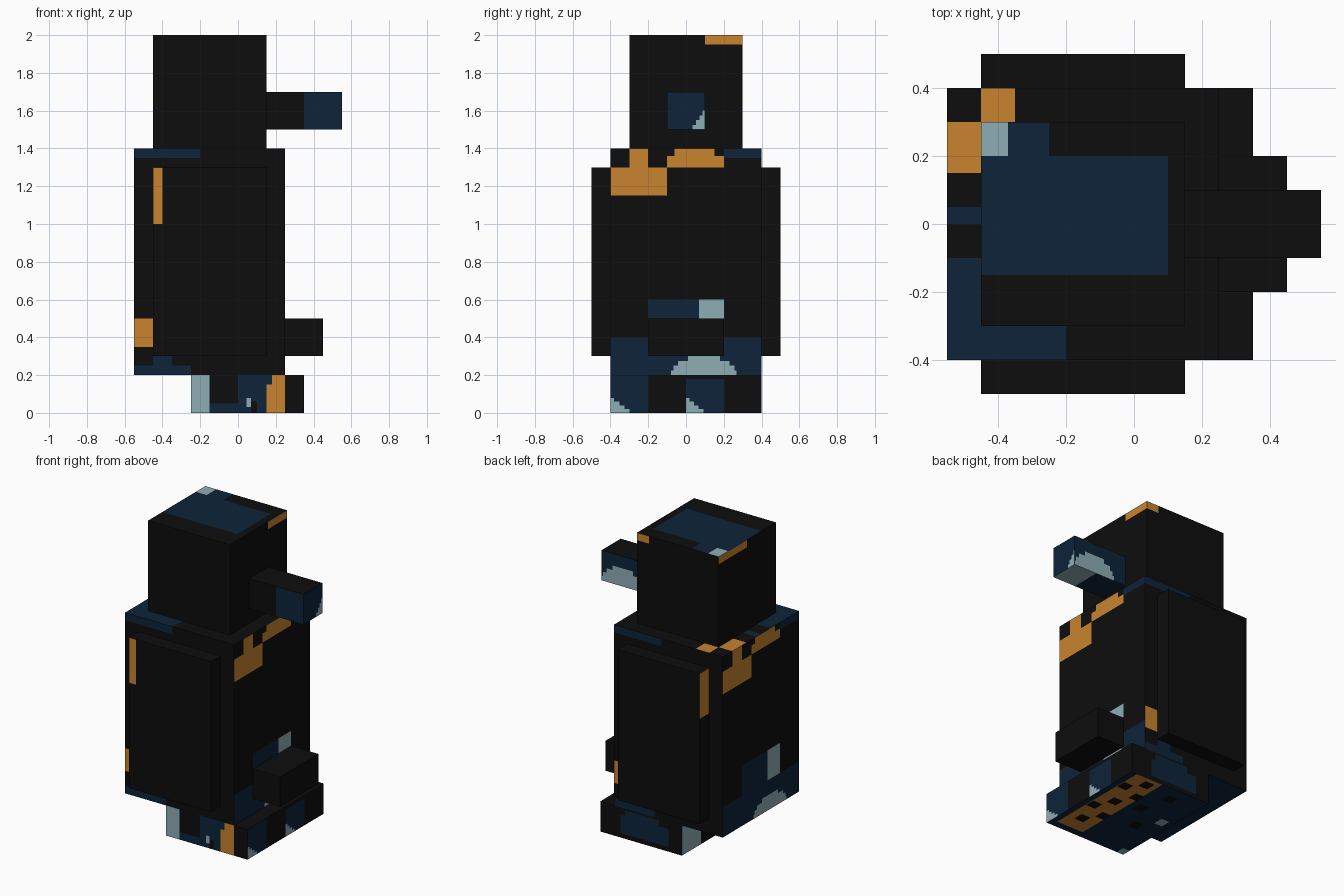
import bpy
import bmesh
from mathutils import Vector

cube = bpy.data.objects.get("Cube")
if cube:
    bpy.data.objects.remove(cube, do_unlink=True)

COLOURS = {
    "black": (0.004, 0.004, 0.004, 1),
    "navy": (0.004, 0.017, 0.042, 1),
    "orange": (0.578, 0.227, 0.027, 1),
    "pale_blue": (0.275, 0.418, 0.462, 1),
}
NAMES = list(COLOURS)
BLACK, NAVY, ORANGE, PALE = range(4)
MATS = []
for name, rgba in COLOURS.items():
    m = bpy.data.materials.new(name)
    m.diffuse_color = rgba
    m.use_nodes = True
    bsdf = m.node_tree.nodes["Principled BSDF"]
    bsdf.inputs["Base Color"].default_value = rgba
    bsdf.inputs["Roughness"].default_value = 0.9
    MATS.append(m)

AXES = {"x": (0, 1, 2), "y": (1, 0, 2), "z": (2, 0, 1)}


def box(name, lo, hi, patches=()):
    """Box cut along patch edges; patch = (side, a0, a1, b0, b1, material)."""
    bm = bmesh.new()
    bmesh.ops.create_cube(bm, size=1)
    for v in bm.verts:
        v.co = Vector([lo[i] + (v.co[i] + 0.5) * (hi[i] - lo[i]) for i in range(3)])
    for side, a0, a1, b0, b1, mat in patches:
        n, ua, ub = AXES[side[1]]
        sign = 1 if side[0] == "+" else -1
        for axis, cuts in ((ua, (a0, a1)), (ub, (b0, b1))):
            for c in cuts:
                if lo[axis] + 1e-4 < c < hi[axis] - 1e-4:
                    # cut only the faces on the patch's side
                    faces = [f for f in bm.faces if f.normal[n] * sign > 0.9]
                    geom = set(faces)
                    for f in faces:
                        geom.update(f.edges)
                        geom.update(f.verts)
                    co, no = Vector((0, 0, 0)), Vector((0, 0, 0))
                    co[axis], no[axis] = c, 1
                    bmesh.ops.bisect_plane(bm, geom=list(geom), dist=1e-5,
                                           plane_co=co, plane_no=no)
        bm.normal_update()
        for f in bm.faces:
            c = f.calc_center_median()
            if f.normal[n] * sign > 0.9 and a0 < c[ua] < a1 and b0 < c[ub] < b1:
                f.material_index = mat
    me = bpy.data.meshes.new(name)
    bm.to_mesh(me)
    bm.free()
    for m in MATS:
        me.materials.append(m)
    ob = bpy.data.objects.new(name, me)
    bpy.context.collection.objects.link(ob)
    return ob


def dome(side, a0, a1, b0, b1, mat, steps=4):
    """Stepped half-round patch sitting on b0."""
    mid, half = (a0 + a1) / 2, (a1 - a0) / 2
    out = []
    for i in range(steps):
        w = half * (1 - ((i + 0.5) / steps) ** 2) ** 0.5
        out.append((side, mid - w, mid + w, b0 + (b1 - b0) * i / steps,
                    b0 + (b1 - b0) * (i + 1) / steps, mat))
    return out


def slope(side, a0, a1, b0, b1, mat, steps=4):
    """Stepped corner patch, full width at b0, kept against a0 (a0 may exceed a1)."""
    out = []
    for i in range(steps):
        e = a0 + (a1 - a0) * (1 - (i + 0.3) / steps)
        out.append((side, min(a0, e), max(a0, e), b0 + (b1 - b0) * i / steps,
                    b0 + (b1 - b0) * (i + 1) / steps, mat))
    return out


def turned(patches, cx):
    """The same patches turned half way round the vertical axis at x = cx."""
    out = []
    for side, a0, a1, b0, b1, mat in patches:
        c = 2 * cx if side[1] == "y" else 0
        flip = ("-" if side[0] == "+" else "+") + side[1]
        out.append((flip, c - a1, c - a0, b0, b1, mat))
    return out


# Body: shared markings on opposite sides, then the shoulders and underside
body_sides = [
    ("+x", -0.4, 0.4, 0.2, 0.4, NAVY),
    ("+x", -0.2, 0.2, 0.4, 0.6, NAVY),
    ("+x", 0.07, 0.2, 0.4, 0.6, PALE),
    *dome("+x", -0.08, 0.27, 0.2, 0.3, PALE),
    ("+x", -0.4, -0.1, 1.15, 1.3, ORANGE),
    ("+x", -0.3, -0.2, 1.3, 1.4, ORANGE),
    ("+x", -0.1, 0.2, 1.3, 1.36, ORANGE),
    ("+x", -0.06, 0.15, 1.36, 1.4, ORANGE),
    ("+x", 0.2, 0.4, 1.35, 1.4, NAVY),
    ("-y", -0.55, -0.2, 1.35, 1.4, NAVY),
    ("-y", -0.55, -0.45, 0.35, 0.5, ORANGE),
    ("-y", -0.55, -0.25, 0.2, 0.25, NAVY),
    ("-y", -0.45, -0.35, 0.25, 0.3, NAVY),
]
body_top = [
    ("+z", -0.55, -0.45, 0.15, 0.3, ORANGE),
    ("+z", -0.45, -0.35, 0.3, 0.4, ORANGE),
    ("+z", -0.55, -0.45, 0, 0.05, NAVY),
    ("+z", -0.55, -0.45, -0.4, -0.1, NAVY),
    ("+z", -0.45, -0.2, -0.4, -0.3, NAVY),
    ("-z", -0.55, 0.25, -0.4, 0.4, NAVY),
]
box("body", (-0.55, -0.4, 0.2), (0.25, 0.4, 1.4),
    body_sides + turned(body_sides, -0.15) + body_top)

# Head with crown patch and corner markings
box("head", (-0.45, -0.3, 1.4), (0.15, 0.3, 2.0), [
    ("+z", -0.45, 0.1, -0.15, 0.2, NAVY),
    ("+z", -0.37, -0.25, 0.2, 0.3, NAVY),
    ("+z", -0.45, -0.37, 0.2, 0.3, PALE),
    ("+x", 0.1, 0.3, 1.95, 2.0, ORANGE),
    ("-x", 0.0, 0.3, 1.95, 2.0, ORANGE),
    ("+y", 0.06, 0.15, 1.95, 2.0, ORANGE),
])

# Beak
box("beak", (0.15, -0.1, 1.5), (0.55, 0.1, 1.7), [
    ("+x", -0.1, 0.1, 1.5, 1.7, NAVY),
    *slope("+x", 0.1, 0.03, 1.5, 1.6, PALE),
    ("-y", 0.35, 0.55, 1.5, 1.7, NAVY),
    ("+y", 0.15, 0.55, 1.5, 1.7, NAVY),
    *dome("+y", 0.24, 0.55, 1.5, 1.62, PALE),
    ("-z", 0.15, 0.55, -0.1, 0.1, NAVY),
    ("-z", 0.38, 0.55, -0.1, 0.1, PALE),
])

# Flippers
box("right_flipper", (-0.45, -0.5, 0.3), (0.15, -0.4, 1.3),
    [("-y", -0.45, -0.4, 1.0, 1.3, ORANGE)])
box("left_flipper", (-0.45, 0.4, 0.3), (0.15, 0.5, 1.3),
    [("-x", 0.4, 0.5, 1.0, 1.3, ORANGE)])

# Small block low on the body
box("lower_block", (0.25, -0.2, 0.3), (0.45, 0.2, 0.5))

# Feet slab with markings on the walls and a speckled sole
specks = [(0.22, -0.22), (0.14, -0.12), (0.27, -0.05), (0.2, 0.06), (0.13, 0.18),
          (0.27, 0.24), (0.18, 0.33), (-0.08, -0.08), (-0.04, 0.29), (0.03, 0.1)]
box("feet", (-0.25, -0.4, 0), (0.35, 0.4, 0.2), [
    ("+x", -0.4, -0.2, 0, 0.2, NAVY),
    *slope("+x", -0.4, -0.29, 0, 0.08, PALE),
    ("+x", 0, 0.2, 0, 0.18, NAVY),
    *slope("+x", 0, 0.1, 0, 0.08, PALE),
    ("-x", 0.2, 0.4, 0, 0.2, PALE),
    ("-x", -0.2, 0, 0, 0.18, NAVY),
    ("-y", -0.25, -0.15, 0, 0.2, PALE),
    ("-y", -0.15, 0.0, 0, 0.05, NAVY),
    ("-y", 0, 0.15, 0, 0.2, NAVY),
    ("-y", 0.15, 0.25, 0, 0.2, ORANGE),
    ("-y", 0.15, 0.18, 0.15, 0.2, NAVY),
    ("-y", 0.07, 0.1, 0, 0.06, BLACK),
    ("-y", 0.045, 0.07, 0.03, 0.08, PALE),
    ("+y", -0.15, 0.2, 0.03, 0.15, NAVY),
    ("+y", -0.08, 0.17, 0.15, 0.19, NAVY),
    ("-z", -0.25, 0.35, -0.4, 0.4, NAVY),
    ("-z", 0.11, 0.31, -0.35, 0.4, ORANGE),
    *[("-z", x - 0.035, x + 0.035, y - 0.035, y + 0.035, BLACK) for x, y in specks],
    ("-z", -0.21, -0.15, 0.01, 0.08, PALE),
    ("-z", -0.25, -0.2, -0.4, -0.34, PALE),
])
